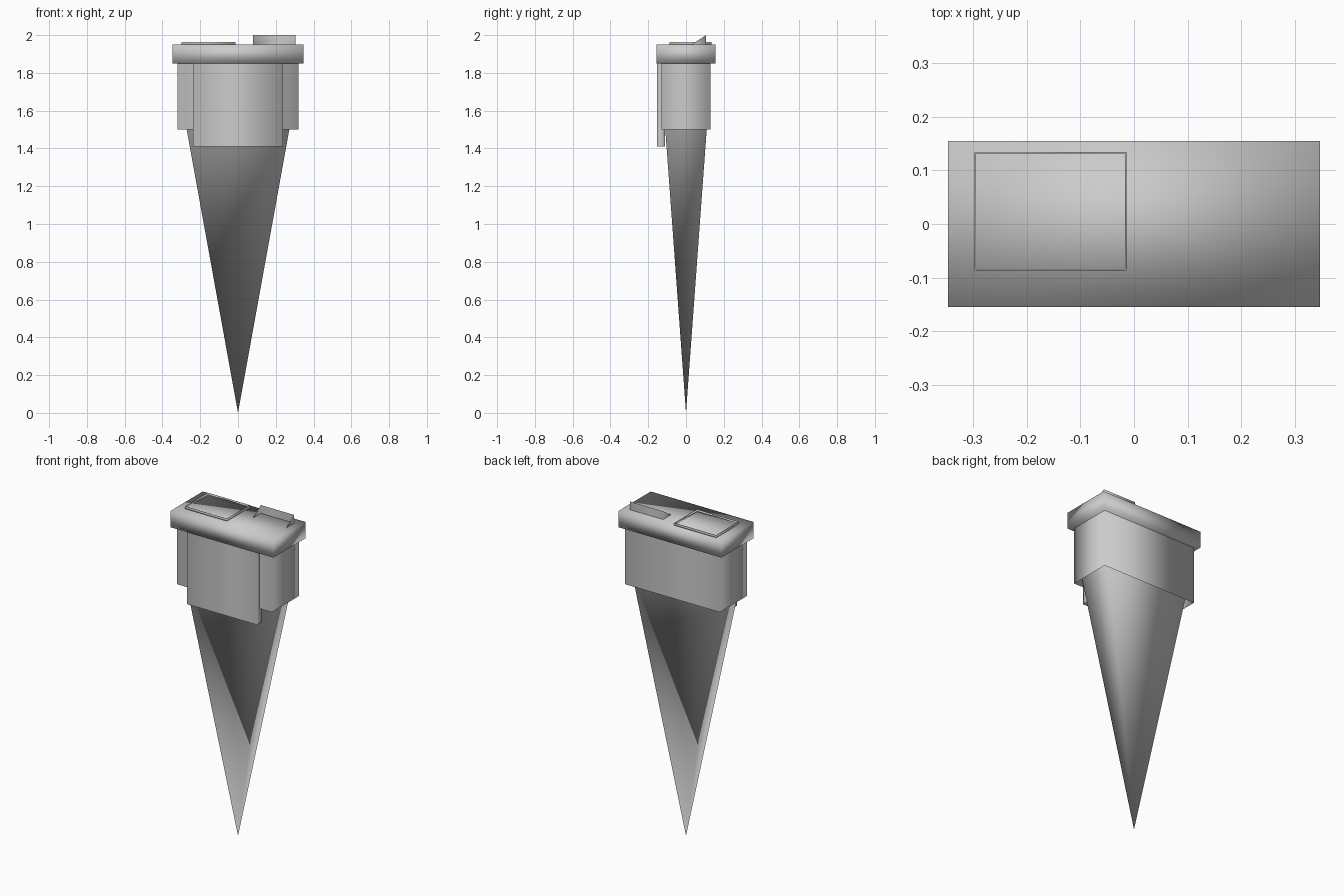
import bpy

cube = bpy.data.objects.get("Cube")
if cube:
    bpy.data.objects.remove(cube, do_unlink=True)

grey = bpy.data.materials.new("plain_grey")
grey.use_nodes = True
grey.diffuse_color = (0.6, 0.6, 0.6, 1)
grey.node_tree.nodes["Principled BSDF"].inputs["Base Color"].default_value = (0.6, 0.6, 0.6, 1)


def make(name, verts, faces):
    mesh = bpy.data.meshes.new(name)
    mesh.from_pydata(verts, [], faces)
    mesh.materials.append(grey)
    for p in mesh.polygons:
        p.use_smooth = True
    obj = bpy.data.objects.new(name, mesh)
    bpy.context.collection.objects.link(obj)
    return obj


def sleeve(name, x0, x1, y0, y1, z0, z1, closed=False):
    """Four upright walls, optionally capped at both ends."""
    verts = [(x, y, z) for z in (z0, z1)
             for x, y in ((x0, y0), (x1, y0), (x1, y1), (x0, y1))]
    faces = [(i, (i + 1) % 4, (i + 1) % 4 + 4, i + 4) for i in range(4)]
    if closed:
        faces += [(3, 2, 1, 0), (4, 5, 6, 7)]
    return make(name, verts, faces)


# Casing, front cover and overhanging lid
sleeve("casing", -0.32, 0.32, -0.13, 0.13, 1.5, 1.85)
sleeve("front_cover", -0.237, 0.237, -0.154, -0.11, 1.41, 1.85)
sleeve("lid", -0.347, 0.347, -0.155, 0.155, 1.85, 1.95, closed=True)

# Four-sided spike, running up inside the open casing
hx, hy, top = 0.317, 0.128, 1.75
make("ground_spike",
     [(-hx, -hy, top), (hx, -hy, top), (hx, hy, top), (-hx, hy, top), (0, 0, 0)],
     [((i + 1) % 4, i, 4) for i in range(4)])

# Thin raised rim on the lid
rim = sleeve("panel_rim", -0.298, -0.014, -0.087, 0.134, 1.949, 1.964)
wall = rim.modifiers.new("wall", "SOLIDIFY")
wall.thickness = 0.004
wall.offset = -1

# Upright flap with a triangular cheek at each end, open towards the front
x0, x1, y0, y1, z0, z1 = 0.08, 0.305, 0.03, 0.106, 1.95, 2.0
make("flap",
     [(x, y, z) for x in (x0, x1) for y, z in ((y0, z0), (y1, z0), (y1, z1))],
     [(0, 2, 1), (3, 4, 5), (1, 2, 5, 4)])
